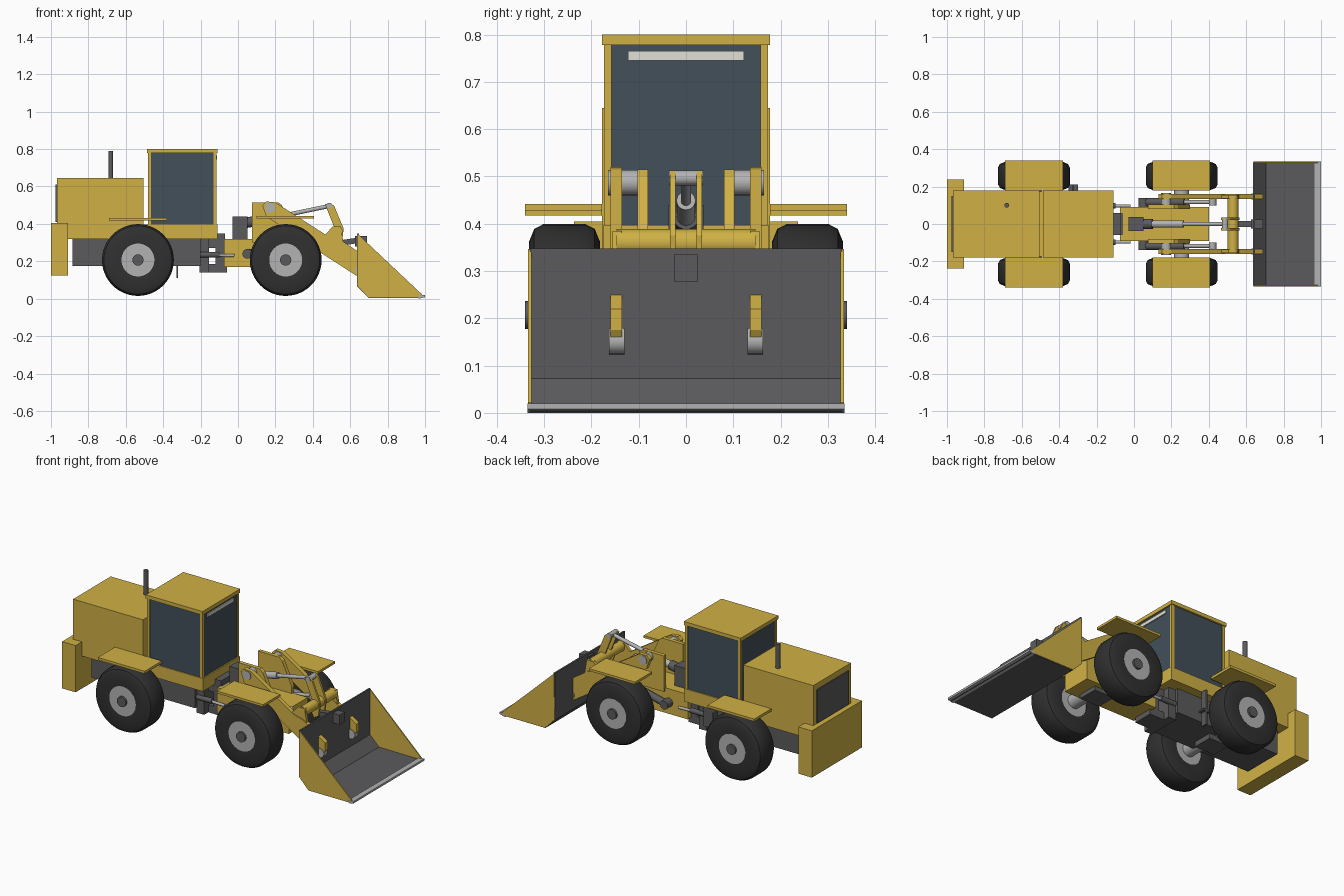
import bpy, bmesh, math
from mathutils import Vector


def material(name, r, g, b):
    m = bpy.data.materials.new(name)
    m.diffuse_color = (r, g, b, 1)
    return m


YELLOW = material("yellow paint", 0.63, 0.44, 0.06)
DARK = material("dark steel", 0.105, 0.105, 0.11)
RUBBER = material("rubber", 0.03, 0.03, 0.03)
GLASS = material("tinted glass", 0.055, 0.08, 0.10)
SILVER = material("bare metal", 0.45, 0.45, 0.45)
WHITE = material("light strip", 0.75, 0.75, 0.68)


def finish(bm, name, mat, smooth=False):
    bmesh.ops.recalc_face_normals(bm, faces=bm.faces)
    me = bpy.data.meshes.new(name)
    bm.to_mesh(me)
    bm.free()
    me.materials.append(mat)
    ob = bpy.data.objects.new(name, me)
    bpy.context.collection.objects.link(ob)
    if smooth:
        bpy.context.view_layer.objects.active = ob
        ob.select_set(True)
        bpy.ops.object.shade_smooth_by_angle(angle=math.radians(35))
        ob.select_set(False)
    return ob


def prism(name, mat, pts, y0, y1):
    """Side profile in x-z, extruded from y0 to y1."""
    bm = bmesh.new()
    f = bm.faces.new([bm.verts.new((x, y0, z)) for x, z in pts])
    new = bmesh.ops.extrude_face_region(bm, geom=[f])["geom"]
    bmesh.ops.translate(bm, vec=(0, y1 - y0, 0),
                        verts=[v for v in new if isinstance(v, bmesh.types.BMVert)])
    return finish(bm, name, mat)


def box(name, mat, x0, x1, y0, y1, z0, z1):
    return prism(name, mat, [(x0, z0), (x1, z0), (x1, z1), (x0, z1)], y0, y1)


def rod(name, mat, a, b, r, n=24):
    a, b = Vector(a), Vector(b)
    bm = bmesh.new()
    bmesh.ops.create_cone(bm, cap_ends=True, segments=n, radius1=r, radius2=r,
                          depth=(b - a).length)
    q = (b - a).to_track_quat('Z', 'Y')
    for v in bm.verts:
        v.co = q @ v.co + (a + b) / 2
    return finish(bm, name, mat, True)


def lathe(name, mat, pts, x, z, n=48):
    """Closed (radius, y) section spun about a y-axis through x, z."""
    bm = bmesh.new()
    rings = [[bm.verts.new((x + r * math.cos(2 * math.pi * i / n), y,
                            z + r * math.sin(2 * math.pi * i / n))) for i in range(n)]
             for r, y in pts]
    for k in range(len(rings)):
        p, q = rings[k - 1], rings[k]
        for i in range(n):
            j = (i + 1) % n
            bm.faces.new((p[i], p[j], q[j], q[i]))
    return finish(bm, name, mat, True)


# Rear body
box("counterweight", YELLOW, -1.0, -0.91, -0.237, 0.237, 0.125, 0.405)
box("engine_hood", YELLOW, -0.968, -0.505, -0.178, 0.178, 0.32, 0.645)
box("rear_grille", DARK, -0.975, -0.966, -0.15, 0.15, 0.41, 0.61)
box("rear_chassis", DARK, -0.885, -0.20, -0.12, 0.12, 0.175, 0.325)
rod("exhaust_pipe", DARK, (-0.68, 0.1, 0.64), (-0.68, 0.1, 0.79), 0.013)

# Cab: base, corner posts, glass core, roof
box("cab_base", YELLOW, -0.505, -0.11, -0.175, 0.175, 0.32, 0.397)
box("cab_glass", GLASS, -0.477, -0.118, -0.168, 0.168, 0.39, 0.785)
for i, x in enumerate((-0.482, -0.132)):
    for s in (-1, 1):
        y = sorted((s * 0.158, s * 0.173))
        box("cab_post", YELLOW, x, x + 0.018, y[0], y[1], 0.39, 0.785)
box("cab_roof", YELLOW, -0.487, -0.11, -0.178, 0.178, 0.778, 0.80)
box("cab_light_strip", WHITE, -0.12, -0.112, -0.123, 0.123, 0.745, 0.765)
box("boarding_step", DARK, -0.33, -0.32, 0.17, 0.21, 0.11, 0.32)
box("boarding_step_tread", DARK, -0.35, -0.30, 0.17, 0.21, 0.19, 0.20)

# Articulated joint and front frame
for z0, z1 in ((0.14, 0.185), (0.27, 0.32)):
    box("hinge_plate", DARK, -0.205, -0.06, -0.06, 0.06, z0, z1)
box("hinge_rear_block", DARK, -0.205, -0.155, -0.1, 0.1, 0.14, 0.32)
box("hinge_front_block", DARK, -0.12, -0.07, -0.06, 0.06, 0.16, 0.35)
box("front_frame", YELLOW, -0.075, 0.40, -0.09, 0.09, 0.17, 0.32)
box("tilt_cylinder_mount", DARK, -0.03, 0.05, -0.037, 0.037, 0.32, 0.44)

for s in (-1, 1):
    def side_box(name, mat, x0, x1, y0, y1, z0, z1):
        box(name, mat, x0, x1, min(s * y0, s * y1), max(s * y0, s * y1), z0, z1)

    # Wheels
    for x in (-0.535, 0.255):
        z = 0.207
        half = [(0.085, 0.07), (0.155, 0.075), (0.182, 0.064), (0.192, 0.045)]
        sec = half + [(r, -d) for r, d in reversed(half)]
        lathe("tire", RUBBER, [(r, s * (0.257 + d)) for r, d in sec], x, z)
        rod("wheel_rim", SILVER, (x, s * 0.19, z), (x, s * 0.328, z), 0.088, 40)
        rod("hub_cap", DARK, (x, s * 0.32, z), (x, s * 0.34, z), 0.03)
        rod("axle", SILVER, (x, 0, z), (x, s * 0.2, z), 0.04)
    # Fenders
    side_box("rear_fender", YELLOW, -0.69, -0.38, 0.178, 0.34, 0.417, 0.432)
    side_box("front_fender", YELLOW, 0.10, 0.405, 0.178, 0.34, 0.428, 0.442)
    # Steering cylinders
    rod("steering_barrel", DARK, (-0.20, s * 0.097, 0.235), (-0.10, s * 0.097, 0.235), 0.015)
    rod("steering_rod", SILVER, (-0.18, s * 0.097, 0.235), (-0.02, s * 0.097, 0.23), 0.008)
    # Loader tower and lift arms
    prism("tower_plate", YELLOW, [(0.075, 0.30), (0.30, 0.30), (0.30, 0.36), (0.235, 0.50),
                                  (0.215, 0.515), (0.075, 0.515)], s * 0.08, s * 0.103)
    prism("lift_arm", YELLOW, [(0.13, 0.50), (0.15, 0.52), (0.20, 0.515), (0.48, 0.335),
                               (0.54, 0.32), (0.69, 0.22), (0.69, 0.175), (0.66, 0.125),
                               (0.63, 0.125), (0.42, 0.26), (0.15, 0.44)],
          s * 0.135, s * 0.16)
    rod("lift_arm_pin", SILVER, (0.172, s * 0.10, 0.487), (0.172, s * 0.165, 0.487), 0.027)
    rod("bucket_pin", SILVER, (0.655, s * 0.13, 0.152), (0.655, s * 0.163, 0.152), 0.028)
    # Lift cylinders
    rod("lift_barrel", DARK, (0.05, s * 0.117, 0.24), (0.27, s * 0.117, 0.293), 0.021)
    rod("lift_rod", SILVER, (0.25, s * 0.117, 0.288), (0.42, s * 0.117, 0.329), 0.011)
    rod("lift_cylinder_end", DARK, (0.05, s * 0.085, 0.24), (0.05, s * 0.138, 0.24), 0.026)
    rod("lift_rod_pin", SILVER, (0.42, s * 0.10, 0.325), (0.42, s * 0.14, 0.325), 0.02)
    # Bellcrank plates
    prism("bellcrank_plate", YELLOW, [(0.465, 0.505), (0.495, 0.512), (0.515, 0.495),
                                      (0.565, 0.375), (0.555, 0.295), (0.525, 0.28),
                                      (0.495, 0.345), (0.515, 0.38)], s * 0.022, s * 0.034)
    # Bucket side plate
    prism("bucket_side", YELLOW, [(0.64, 0.347), (0.638, 0.07), (0.70, 0.006), (0.98, 0.006),
                                  (0.985, 0.022)], s * 0.327, s * 0.334)

for x in (-0.535, 0.255):
    box("differential", DARK, x - 0.065, x + 0.065, -0.06, 0.06, 0.145, 0.265)

# Arm cross tube, tilt cylinder and bucket link
rod("arm_cross_tube", YELLOW, (0.53, -0.147, 0.36), (0.53, 0.147, 0.36), 0.029)
for s in (-1, 1):
    prism("cross_tube_lug", YELLOW, [(0.46, 0.335), (0.505, 0.385), (0.55, 0.385),
                                     (0.565, 0.29)], s * 0.136, s * 0.155)
rod("tilt_barrel", DARK, (0.01, 0, 0.40), (0.10, 0, 0.416), 0.028)
rod("tilt_cylinder", SILVER, (0.08, 0, 0.412), (0.265, 0, 0.449), 0.02)
rod("tilt_rod", SILVER, (0.25, 0, 0.446), (0.485, 0, 0.495), 0.011)
rod("bellcrank_pin", SILVER, (0.487, -0.036, 0.497), (0.487, 0.036, 0.497), 0.016)
prism("bucket_link", DARK, [(0.53, 0.28), (0.66, 0.30), (0.66, 0.33), (0.53, 0.31)],
      -0.016, 0.016)
box("bucket_link_bracket", DARK, 0.625, 0.69, -0.025, 0.025, 0.278, 0.335)

# Bucket shell and cutting edge
prism("bucket_shell", DARK, [(0.636, 0.348), (0.636, 0.068), (0.70, 0.003), (0.985, 0.003),
                             (0.985, 0.012), (0.705, 0.014), (0.646, 0.073), (0.646, 0.348)],
      -0.33, 0.33)
prism("cutting_edge", SILVER, [(0.965, 0.0), (1.0, 0.008), (1.0, 0.02), (0.965, 0.018)],
      -0.335, 0.335)
